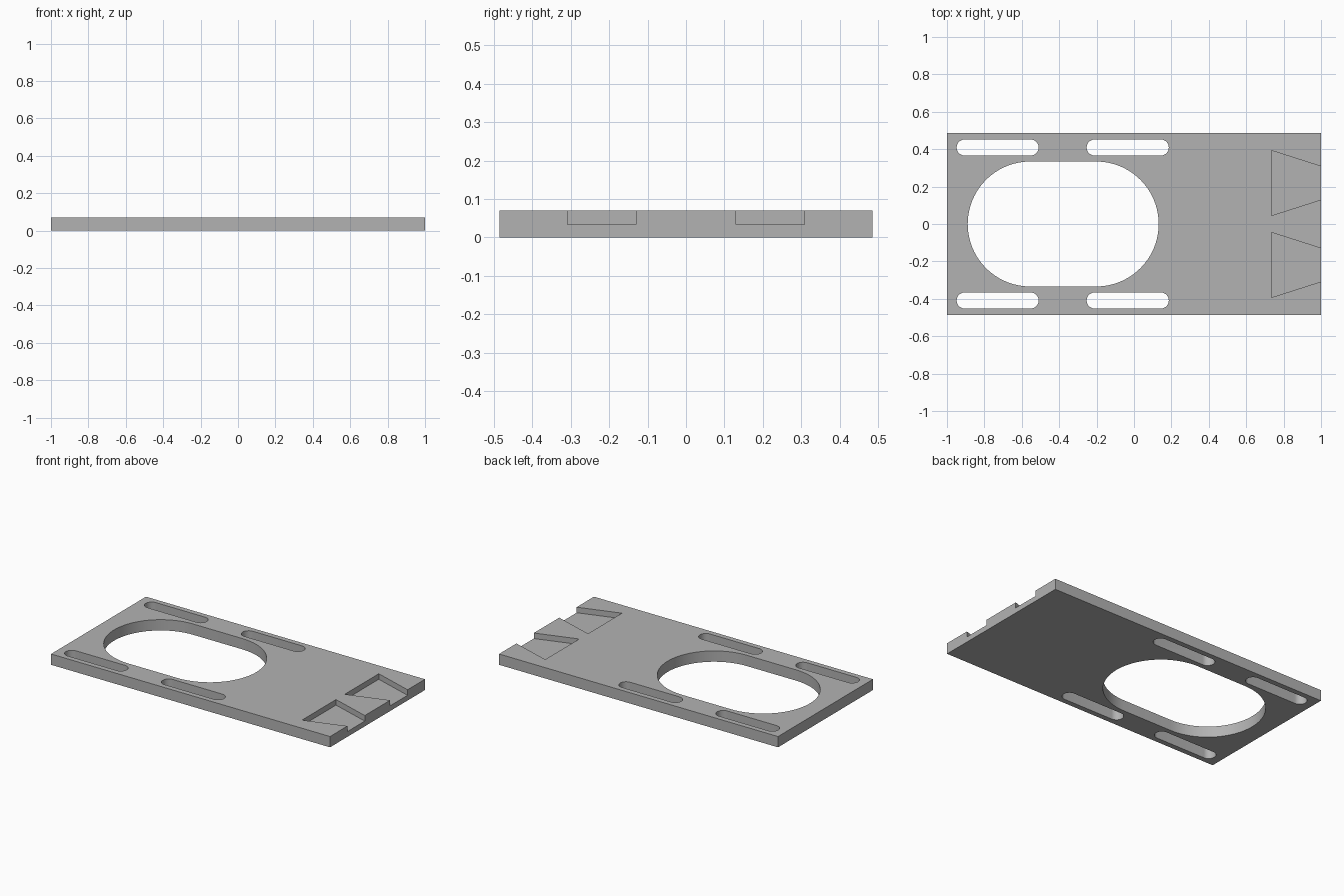
import bpy, bmesh, math

cube = bpy.data.objects.get("Cube")
if cube:
    bpy.data.objects.remove(cube, do_unlink=True)

LENGTH, HALF_WIDTH, THICK = 2.0, 0.486, 0.07
POCKET_FLOOR = 0.034

grey = bpy.data.materials.new("plain grey")
grey.use_nodes = True
colour = (0.45, 0.45, 0.45, 1)
grey.diffuse_color = colour
grey.node_tree.nodes["Principled BSDF"].inputs["Base Color"].default_value = colour


def prism(name, outline, z0, z1):
    """Extrude a counter-clockwise outline from z0 up to z1."""
    bm = bmesh.new()
    face = bm.faces.new([bm.verts.new((x, y, z0)) for x, y in outline])
    top = bmesh.ops.extrude_face_region(bm, geom=[face])["geom"]
    bmesh.ops.translate(bm, vec=(0, 0, z1 - z0),
                        verts=[v for v in top if isinstance(v, bmesh.types.BMVert)])
    bmesh.ops.recalc_face_normals(bm, faces=bm.faces)
    mesh = bpy.data.meshes.new(name)
    bm.to_mesh(mesh)
    bm.free()
    mesh.materials.append(grey)
    obj = bpy.data.objects.new(name, mesh)
    bpy.context.collection.objects.link(obj)
    return obj


def stadium(x0, x1, y, r, steps):
    """Outline of a slot with round ends."""
    points = []
    for cx, start in ((x1 - r, -math.pi / 2), (x0 + r, math.pi / 2)):
        for i in range(steps + 1):
            a = start + math.pi * i / steps
            points.append((cx + r * math.cos(a), y + r * math.sin(a)))
    return points


# Flat plate
h = LENGTH / 2
plate = prism("base_plate", [(-h, -HALF_WIDTH), (h, -HALF_WIDTH),
                             (h, HALF_WIDTH), (-h, HALF_WIDTH)], 0, THICK)

# Large rounded opening
cutters = [prism("opening_cutter", stadium(-0.889, 0.132, 0, 0.334, 48), -0.1, 0.2)]

for side in (-1, 1):
    # Mounting slots along both long edges
    for x0, x1 in ((-0.948, -0.51), (-0.253, 0.186)):
        cutters.append(prism("slot_cutter", stadium(x0, x1, side * 0.409, 0.043, 20), -0.1, 0.2))
    # Dovetail pockets, their sides carried on past the plate's end
    x_in, x_out = 0.734, 1.05
    grow = (0.393 - 0.308) / (h - x_in) * (x_out - x_in)
    outline = [(x_in, 0.045), (x_out, 0.045 + grow), (x_out, 0.393 - grow), (x_in, 0.393)]
    cutters.append(prism("dovetail_cutter", [(x, side * y) for x, y in outline],
                         POCKET_FLOOR, 0.2))

# Cut everything out of the plate
bpy.context.view_layer.objects.active = plate
for cutter in cutters:
    cutter.hide_render = True
    mod = plate.modifiers.new("cut", "BOOLEAN")
    mod.operation = "DIFFERENCE"
    mod.solver = "EXACT"
    mod.object = cutter
    bpy.ops.object.modifier_apply(modifier=mod.name)
    bpy.data.objects.remove(cutter, do_unlink=True)

# Smooth curved walls, sharp edges
bpy.ops.object.select_all(action="DESELECT")
plate.select_set(True)
bpy.ops.object.shade_smooth_by_angle(angle=math.radians(30))
